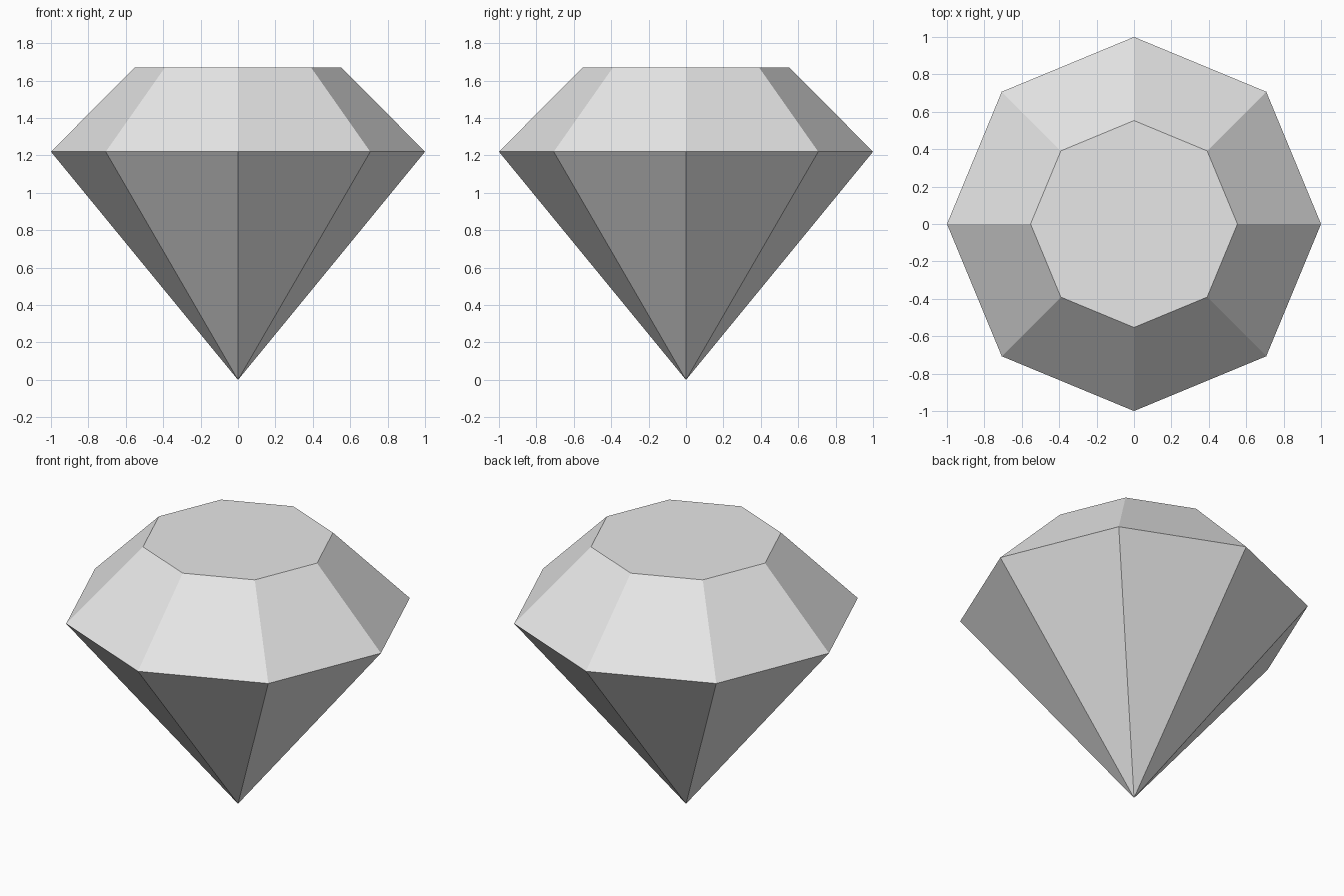
import bpy, bmesh
from math import cos, sin, tau

cube = bpy.data.objects.get("Cube")
if cube:
    bpy.data.objects.remove(cube, do_unlink=True)

SIDES = 8
GIRDLE_Z, TOP_Z = 1.22, 1.67
GIRDLE_R, TABLE_R = 1.0, 0.553

# Plain grey stone
stone = bpy.data.materials.new("stone_grey")
stone.use_nodes = True
grey = (0.8, 0.8, 0.8, 1.0)
stone.diffuse_color = grey
stone.node_tree.nodes["Principled BSDF"].inputs["Base Color"].default_value = grey


def ring(bm, radius, z):
    """Octagon of vertices with corners on the x and y axes."""
    angles = [tau * i / SIDES for i in range(SIDES)]
    return [bm.verts.new((radius * cos(a), radius * sin(a), z)) for a in angles]


bm = bmesh.new()
tip = bm.verts.new((0, 0, 0))
girdle = ring(bm, GIRDLE_R, GIRDLE_Z)
table = ring(bm, TABLE_R, TOP_Z)

# Lower cone facets and sloping crown facets
for i in range(SIDES):
    j = (i + 1) % SIDES
    bm.faces.new((tip, girdle[j], girdle[i]))
    bm.faces.new((girdle[i], girdle[j], table[j], table[i]))

# Flat top
bm.faces.new(table)
bmesh.ops.recalc_face_normals(bm, faces=bm.faces)

mesh = bpy.data.meshes.new("cut_gem")
bm.to_mesh(mesh)
bm.free()
mesh.materials.append(stone)
bpy.context.collection.objects.link(bpy.data.objects.new("cut_gem", mesh))
